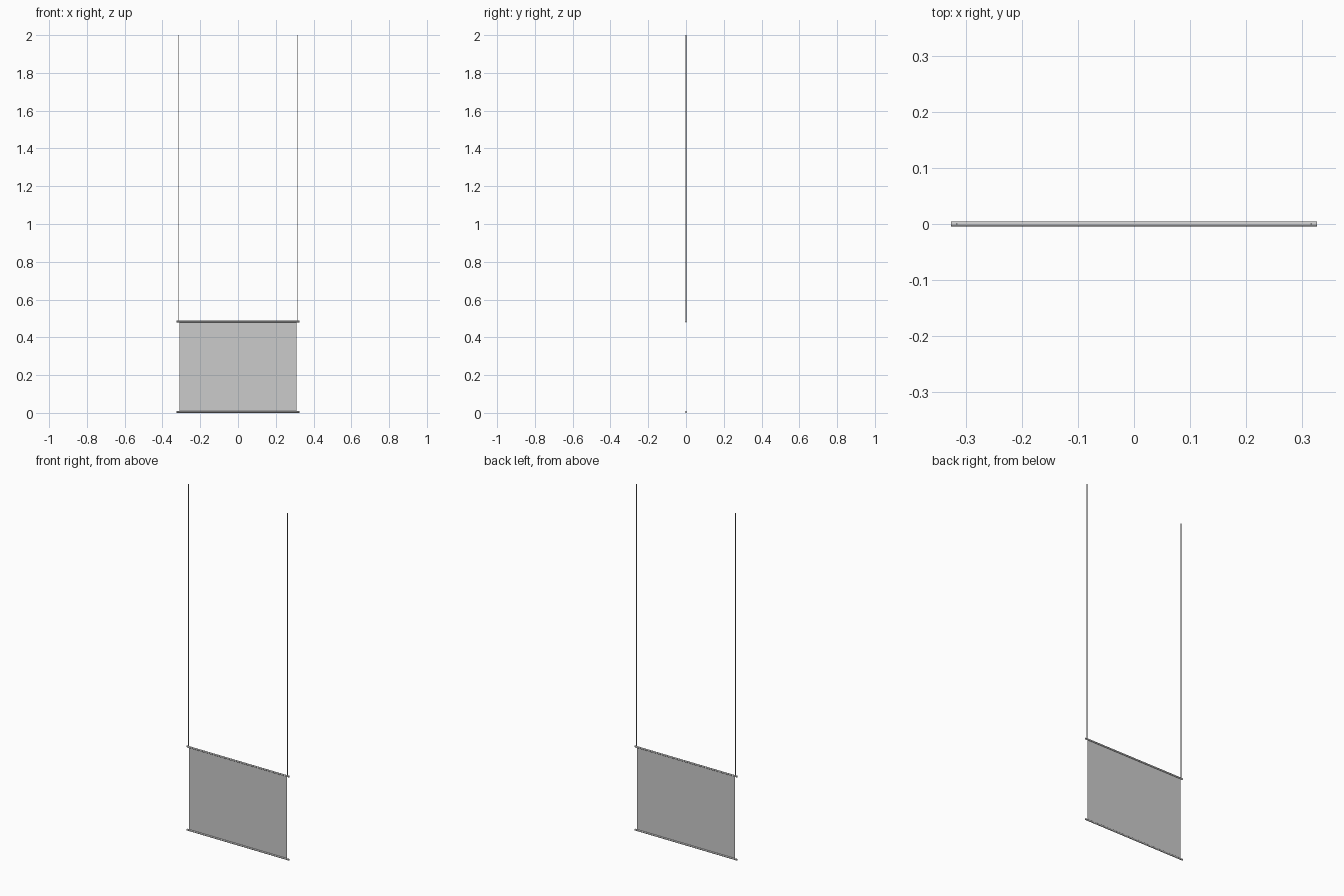
import bpy, math

if "Cube" in bpy.data.objects:
    bpy.data.objects.remove(bpy.data.objects["Cube"])

R = 0.0046        # rail radius
TOP = 0.484       # upper rail height


def rod(name, radius, length, loc, rot=(0, 0, 0), sides=16):
    bpy.ops.mesh.primitive_cylinder_add(vertices=sides, radius=radius, depth=length,
                                        location=loc, rotation=rot)
    ob = bpy.context.object
    ob.name = name
    bpy.ops.object.shade_smooth_by_angle(angle=math.radians(40))
    return ob


# Horizontal rails gripping the panel at top and bottom
for name, z in (("bottom_rail", R), ("top_rail", TOP)):
    rod(name, R, 0.652, (0, 0, z), (0, math.pi / 2, 0))

# Suspension wires, rising from the ends of the top rail
for name, side in (("left_wire", -1), ("right_wire", 1)):
    rod(name, 0.0015, 2 - TOP, (side * 0.316, 0, (2 + TOP) / 2), sides=12)

# Thin hanging sheet
bpy.ops.mesh.primitive_plane_add(size=1, location=(0, 0, (TOP + R) / 2),
                                 rotation=(math.pi / 2, 0, 0))
panel = bpy.context.object
panel.name = "hanging_panel"
panel.scale = (0.622, TOP - R, 1)
bpy.ops.object.transform_apply(location=False, rotation=True, scale=True)
